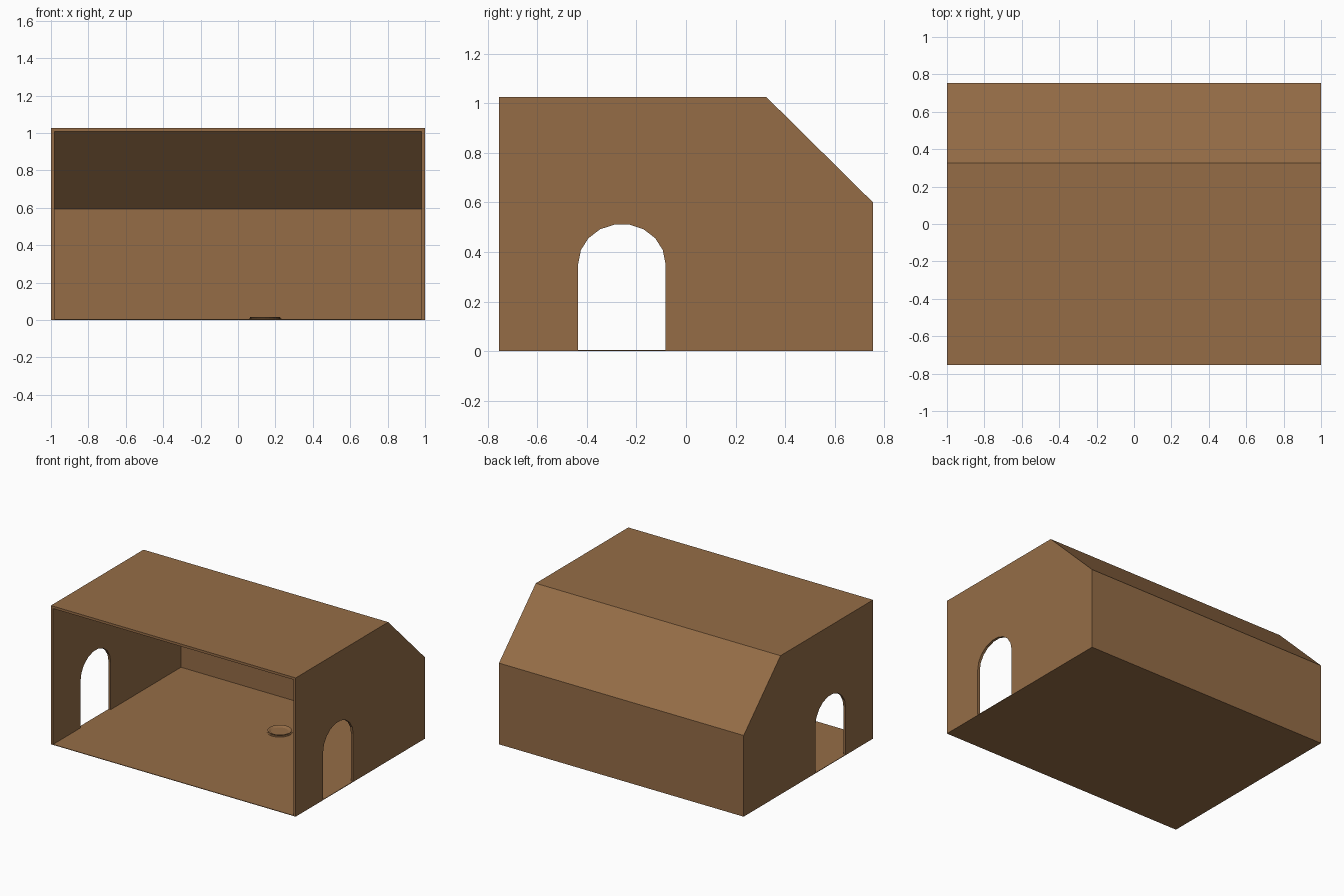
import bpy, bmesh, math

if "Cube" in bpy.data.objects:
    bpy.data.objects.remove(bpy.data.objects["Cube"])

W, D, H, T = 1.0, 0.755, 1.025, 0.018   # half width, half depth, height, wall thickness
RIDGE_Y, EAVE_Z, FLOOR = 0.325, 0.60, 0.004

wood = bpy.data.materials.new("brown wood")
wood.diffuse_color = (0.30, 0.152, 0.062, 1)
wood.use_nodes = True
wood.node_tree.nodes["Principled BSDF"].inputs["Base Color"].default_value = wood.diffuse_color


def finish(bm, name):
    bmesh.ops.recalc_face_normals(bm, faces=bm.faces)
    me = bpy.data.meshes.new(name)
    bm.to_mesh(me)
    bm.free()
    me.materials.append(wood)
    ob = bpy.data.objects.new(name, me)
    bpy.context.collection.objects.link(ob)
    return ob


def extrude_x(name, profile, x0, x1):
    """Extrude a closed (y, z) profile from x0 to x1."""
    bm = bmesh.new()
    face = bm.faces.new([bm.verts.new((x0, y, z)) for y, z in profile])
    ext = bmesh.ops.extrude_face_region(bm, geom=[face])
    for v in ext["geom"]:
        if isinstance(v, bmesh.types.BMVert):
            v.co.x = x1
    return finish(bm, name)


# floor plate
extrude_x("floor", [(-D, 0), (D, 0), (D, FLOOR), (-D, FLOOR)], -W, W)

# roof, slope and back wall as one bent panel
k = T * math.tan(math.radians(22.5))
extrude_x("roof_and_back", [
    (-D, H), (RIDGE_Y, H), (D, EAVE_Z), (D, FLOOR),
    (D - T, FLOOR), (D - T, EAVE_Z - k), (RIDGE_Y - k, H - T), (-D, H - T)],
    -W + T, W - T)

# side walls with arched doorways
DOOR_Y, DOOR_R, SPRING, RISE, SEG = -0.259, 0.176, 0.353, 0.16, 9
arch = [(DOOR_Y - DOOR_R * math.cos(math.pi * i / SEG),
         SPRING + RISE * math.sin(math.pi * i / SEG)) for i in range(SEG + 1)]
side = ([(-D, FLOOR), (DOOR_Y - DOOR_R, FLOOR)] + arch +
        [(DOOR_Y + DOOR_R, FLOOR), (D, FLOOR), (D, EAVE_Z), (RIDGE_Y, H), (-D, H)])
for name, s in (("left_wall", -1), ("right_wall", 1)):
    extrude_x(name, side, s * W, s * (W - T))

# small round dish on the floor
N = 24
bm = bmesh.new()
rings = []
for r, z in [(0.087, FLOOR), (0.087, 0.007), (0.080, 0.010), (0.082, 0.016),
             (0.074, 0.016), (0.058, 0.008)]:
    rings.append([bm.verts.new((0.145 + r * math.cos(2 * math.pi * i / N),
                                0.28 + r * math.sin(2 * math.pi * i / N), z))
                  for i in range(N)])
for a, b in zip(rings, rings[1:]):
    for i in range(N):
        j = (i + 1) % N
        bm.faces.new((a[i], a[j], b[j], b[i]))
bm.faces.new(rings[0][::-1])
bm.faces.new(rings[-1])
finish(bm, "dish")
